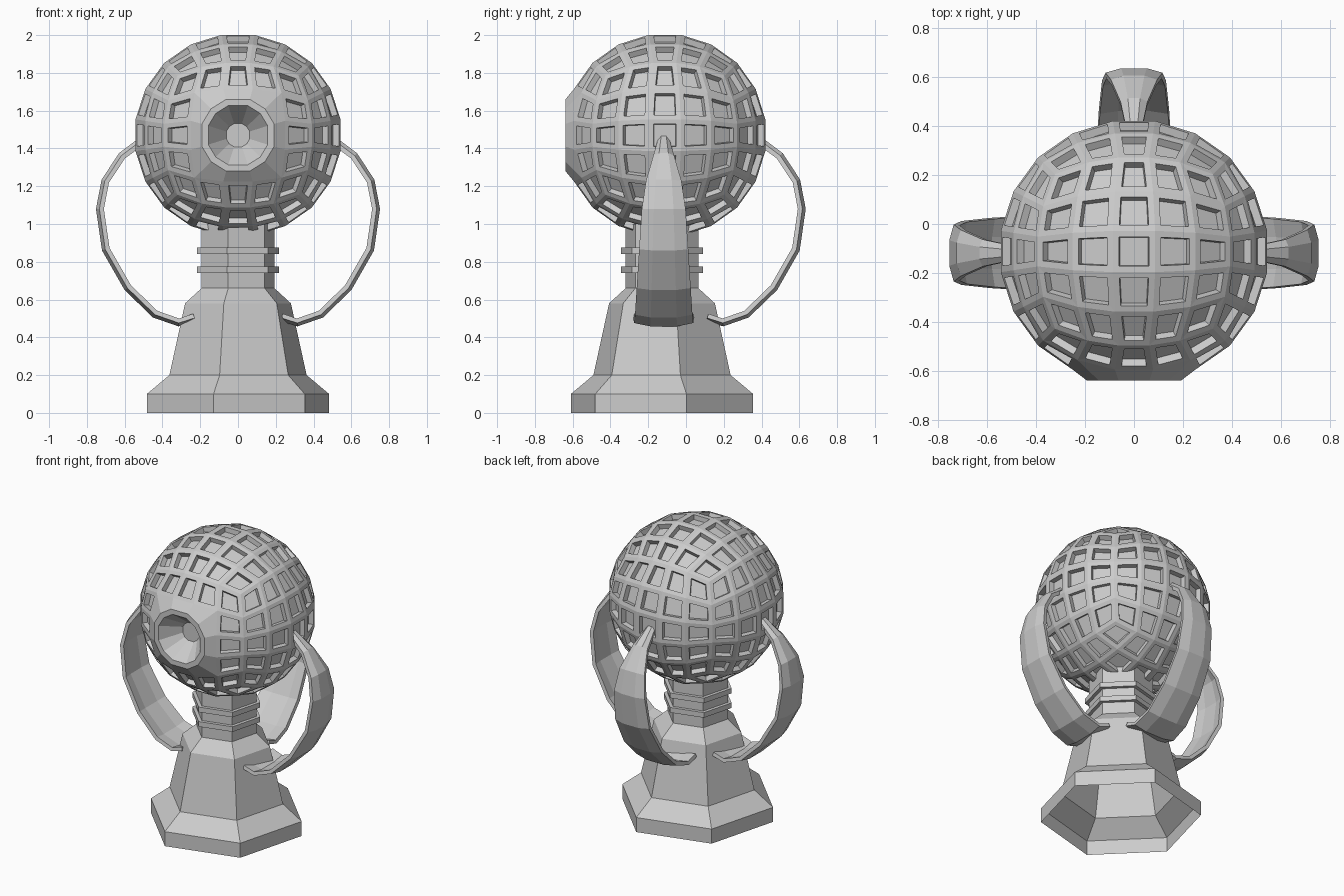
import bpy, bmesh
from math import tan, cos, sin, pi, radians, atan2
from mathutils import Vector

if "Cube" in bpy.data.objects:
    bpy.data.objects.remove(bpy.data.objects["Cube"])


def add_object(name, bm, loc=(0, 0, 0)):
    bmesh.ops.recalc_face_normals(bm, faces=bm.faces)
    me = bpy.data.meshes.new(name)
    bm.to_mesh(me)
    bm.free()
    ob = bpy.data.objects.new(name, me)
    ob.location = loc
    bpy.context.collection.objects.link(ob)
    return ob


def loft(bm, rings, closed=False, caps=False):
    """Skin a list of vertex loops; closed joins the last loop to the first."""
    rings = [[bm.verts.new(p) for p in r] for r in rings]
    pairs = list(zip(rings, rings[1:]))
    if closed:
        pairs.append((rings[-1], rings[0]))
    for a, b in pairs:
        n = len(a)
        for i in range(n):
            j = (i + 1) % n
            bm.faces.new((a[i], a[j], b[j], b[i]))
    if caps:
        bm.faces.new(rings[0])
        bm.faces.new(rings[-1])


def hexagon(r, z):
    return [(r * cos(radians(15 + 60 * k)), r * sin(radians(15 + 60 * k)), z)
            for k in range(6)]


# Hexagonal pedestal and neck, open underneath
BASE = (0, -0.127, 0)
bm = bmesh.new()
loft(bm, [hexagon(r, z) for r, z in
          ((0.5, 0), (0.5, 0.1), (0.376, 0.2), (0.29, 0.58), (0.2, 0.66), (0.2, 1.0))])
add_object("pedestal", bm, BASE)

# Neck collars
for i, z in enumerate((0.74, 0.84)):
    bm = bmesh.new()
    loft(bm, [hexagon(r, h) for r, h in
              ((0.19, z), (0.225, z), (0.225, z + 0.035), (0.19, z + 0.035))], closed=True)
    add_object(f"neck_collar_{i + 1}", bm, BASE)

# Panelled ball: cube of 5x5 faces per side pushed to a sphere
bm = bmesh.new()
bmesh.ops.create_cube(bm, size=2)
bmesh.ops.subdivide_edges(bm, edges=bm.edges, cuts=4, use_grid_fill=True)
front = []
for f in bm.faces:
    c = f.calc_center_median()
    if c.y < -0.99 and abs(c.x) < 0.7 and abs(c.z) < 0.7:
        front.append(f)
R = 0.545
for v in bm.verts:
    p = Vector([tan(c * pi / 4) for c in v.co]).normalized() * R
    v.co = (p.x * 1.02, p.y, p.z)
bm.normal_update()

# Recessed panels
panels = [f for f in bm.faces if f not in front]
bmesh.ops.inset_individual(bm, faces=panels, thickness=0.025, use_even_offset=True)
bmesh.ops.inset_individual(bm, faces=panels, thickness=0.003, depth=-0.032,
                           use_even_offset=True)

# Front eye socket: one merged face stepped inward ring by ring
eye = bmesh.ops.dissolve_faces(bm, faces=front)["region"][0]
for r, y in ((0.2, -0.526), (0.165, -0.526), (0.065, -0.40)):
    bmesh.ops.inset_individual(bm, faces=[eye], thickness=0.01)
    for v in eye.verts:
        a = atan2(v.co.z, v.co.x)
        v.co = (r * cos(a), y, r * sin(a))
add_object("panelled_ball", bm, (0, -0.112, 1.47))

# Curved arms: (distance out, height, half width)
PATH = [(0.225, 0.485, 0.16), (0.315, 0.458, 0.157), (0.45, 0.505, 0.152),
        (0.60, 0.65, 0.143), (0.72, 0.86, 0.13), (0.752, 1.08, 0.116),
        (0.722, 1.235, 0.094), (0.63, 1.375, 0.055), (0.51, 1.465, 0.03)]
# Crescent section: (share of half width, depth)
SECTION = [(-1, 0.018), (-0.45, 0), (0.45, 0), (1, 0.018),
           (0.97, 0.042), (0.45, 0.028), (-0.45, 0.028), (-0.97, 0.042)]


def arm(name, angle):
    d = Vector((cos(angle), sin(angle), 0))
    side = Vector((-sin(angle), cos(angle), 0))
    up = Vector((0, 0, 1))
    rings = []
    for i, (r, z, w) in enumerate(PATH):
        a, b = PATH[max(i - 1, 0)], PATH[min(i + 1, len(PATH) - 1)]
        t = Vector((b[0] - a[0], b[1] - a[1])).normalized()
        inward = d * -t.y + up * t.x
        rings.append([d * r + up * z + side * (s * w) + inward * q for s, q in SECTION])
    bm = bmesh.new()
    loft(bm, rings, caps=True)
    add_object(name, bm, (0, -0.118, 0))


for name, deg in (("right_arm", 0), ("back_arm", 90), ("left_arm", 180)):
    arm(name, radians(deg))
